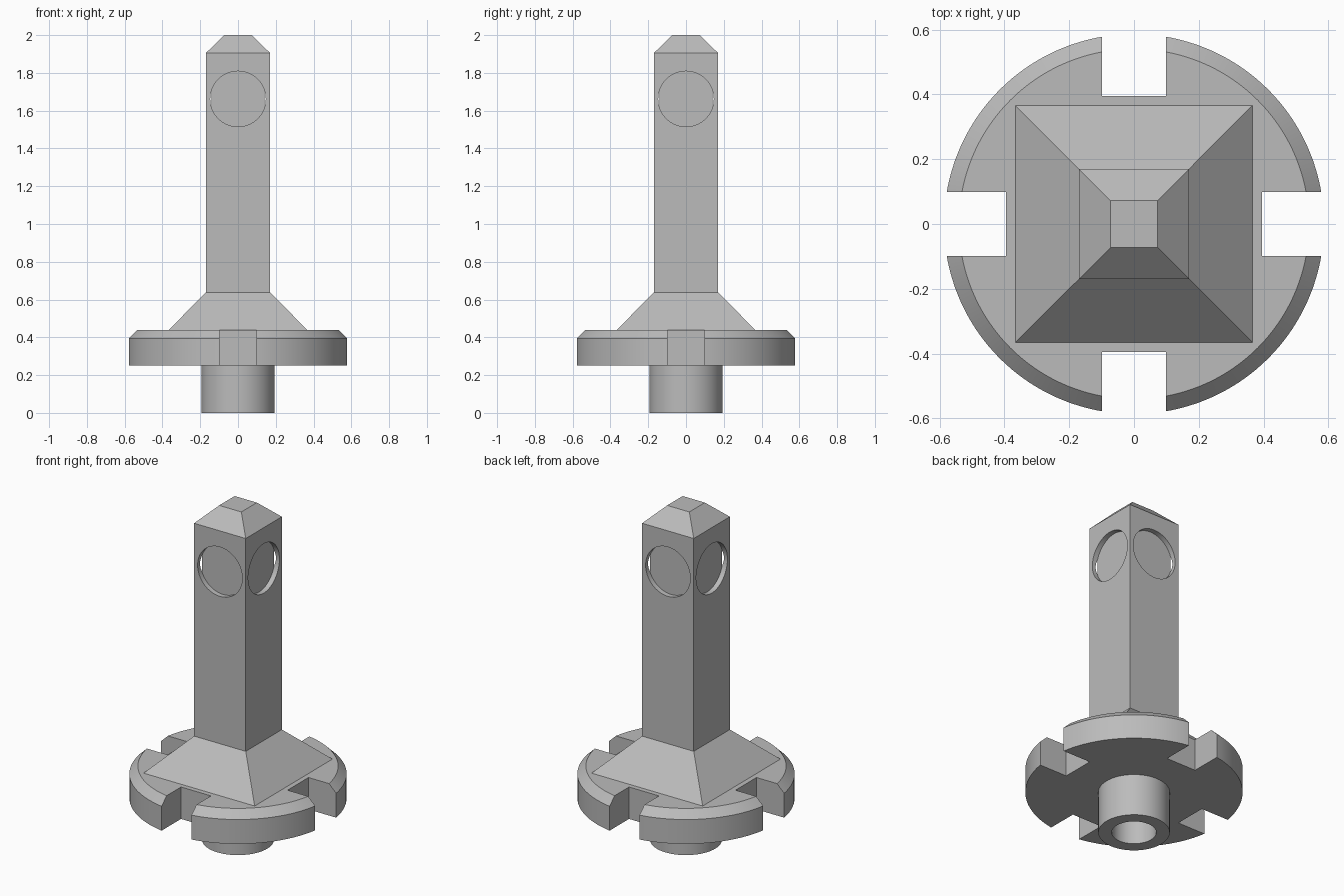
import bpy
import bmesh
from math import pi, sin, cos, sqrt, radians
from mathutils import Matrix

cube = bpy.data.objects.get("Cube")
if cube:
    bpy.data.objects.remove(cube, do_unlink=True)

# Single grey material
grey = bpy.data.materials.new("plain_grey")
grey.use_nodes = True
colour = (0.5, 0.5, 0.5, 1)
grey.diffuse_color = colour
grey.node_tree.nodes["Principled BSDF"].inputs["Base Color"].default_value = colour


def make_object(name, bm):
    bmesh.ops.recalc_face_normals(bm, faces=bm.faces)
    mesh = bpy.data.meshes.new(name)
    bm.to_mesh(mesh)
    bm.free()
    mesh.materials.append(grey)
    obj = bpy.data.objects.new(name, mesh)
    bpy.context.collection.objects.link(obj)
    return obj


def lathe(name, profile, sides, turn=0.0):
    """Stack rings of (radius, z) and cap both ends."""
    bm = bmesh.new()
    rings = []
    for r, z in profile:
        angles = [turn + 2 * pi * i / sides for i in range(sides)]
        rings.append([bm.verts.new((r * cos(a), r * sin(a), z)) for a in angles])
    for low, high in zip(rings, rings[1:]):
        for i in range(sides):
            j = (i + 1) % sides
            bm.faces.new((low[i], low[j], high[j], high[i]))
    bm.faces.new(rings[0])
    bm.faces.new(rings[-1])
    return make_object(name, bm)


def cut(target, cutter):
    """Subtract the cutter, then discard it."""
    mod = target.modifiers.new("cut", 'BOOLEAN')
    mod.operation = 'DIFFERENCE'
    mod.solver = 'EXACT'
    mod.object = cutter
    cutter.hide_render = True
    bpy.ops.object.select_all(action='DESELECT')
    bpy.context.view_layer.objects.active = target
    target.select_set(True)
    bpy.ops.object.modifier_apply(modifier=mod.name)
    bpy.data.objects.remove(cutter, do_unlink=True)


def smooth(obj):
    bpy.ops.object.select_all(action='DESELECT')
    bpy.context.view_layer.objects.active = obj
    obj.select_set(True)
    bpy.ops.object.shade_smooth_by_angle(angle=radians(25))


# Round flange with a chamfered top rim
flange = lathe("flange", [(0.586, 0.25), (0.586, 0.395), (0.54, 0.44)], 128)

# Four slots around the rim
for k in range(4):
    bm = bmesh.new()
    place = (Matrix.Rotation(k * pi / 2, 4, 'Z') @ Matrix.Translation((0.695, 0, 0.35))
             @ Matrix.Diagonal((0.6, 0.197, 0.6, 1)))
    bmesh.ops.create_cube(bm, size=1, matrix=place)
    cut(flange, make_object("slot_cutter", bm))
smooth(flange)

# Hollow stem under the flange
stem = lathe("stem", [(0.193, 0), (0.193, 0.25)], 64)
cut(stem, lathe("bore_cutter", [(0.12, -0.1), (0.12, 0.248)], 64))
smooth(stem)

# Square post with a flared foot and a tapered tip
levels = [(0.366, 0.44), (0.17, 0.638), (0.17, 1.905), (0.073, 2.0)]
post = lathe("post", [(half * sqrt(2), z) for half, z in levels], 4, pi / 4)

# Shallow round recess on each side of the post
for k in range(4):
    bm = bmesh.new()
    place = (Matrix.Rotation(k * pi / 2, 4, 'Z') @ Matrix.Translation((0.24, 0, 1.662))
             @ Matrix.Rotation(pi / 2, 4, 'Y'))
    bmesh.ops.create_cone(bm, cap_ends=True, segments=64, radius1=0.147,
                          radius2=0.147, depth=0.2, matrix=place)
    cut(post, make_object("recess_cutter", bm))
smooth(post)
